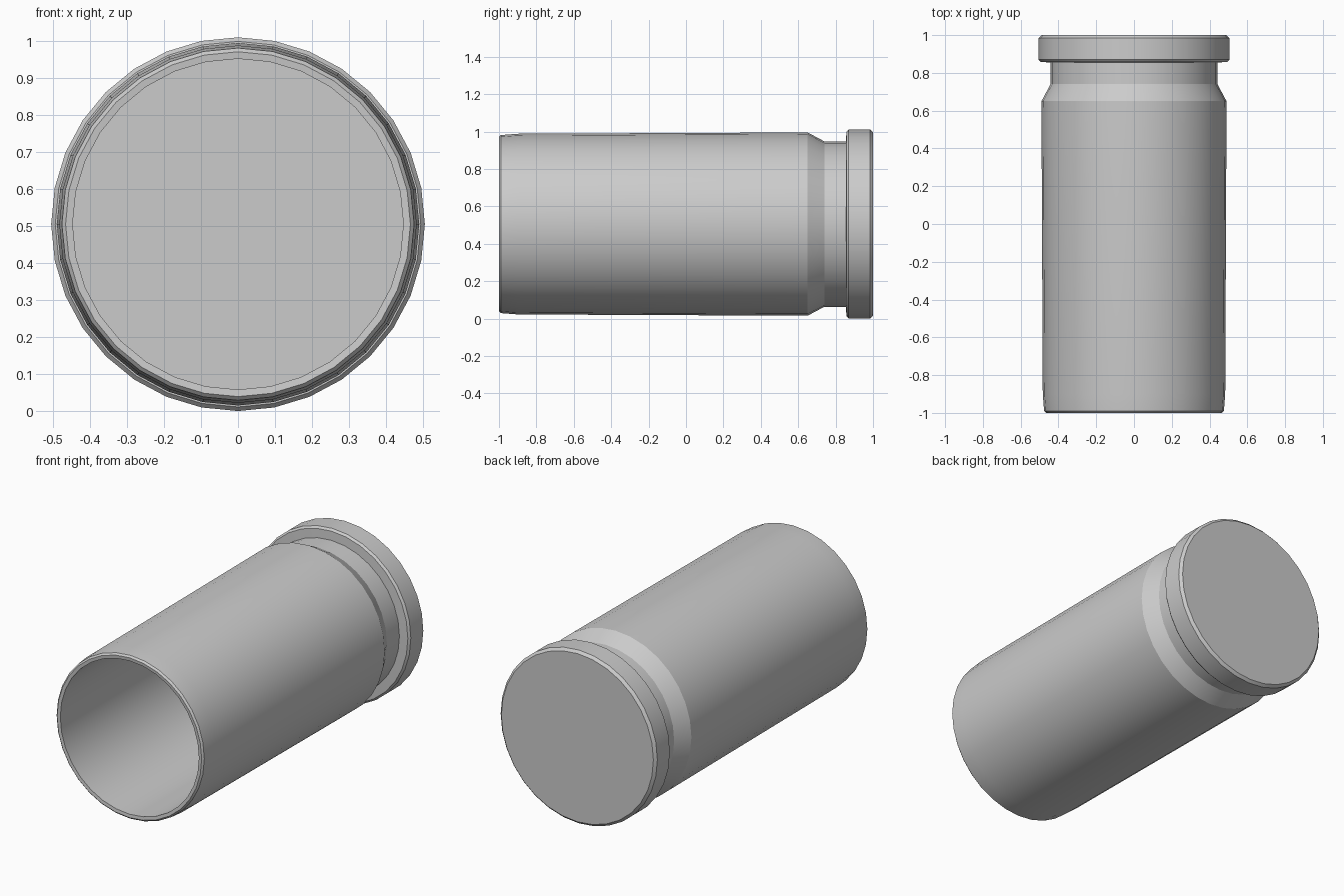
import bpy, bmesh, math

if "Cube" in bpy.data.objects:
    bpy.data.objects.remove(bpy.data.objects["Cube"])

SIDES = 32
CENTRE_Z = 0.505

# Radius / length profile, from the inner floor, over the lip, to the base
PROFILE = [
    (0.447, 0.65),                                   # inner floor edge
    (0.447, -0.998), (0.466, -1.0),                  # mouth lip
    (0.476, -0.99), (0.483, -0.90),                  # rounded mouth edge
    (0.490, 0.65),                                   # long tapered wall
    (0.442, 0.74), (0.442, 0.855),                   # shoulder and groove
    (0.494, 0.858), (0.505, 0.87),                   # rim front bevel
    (0.505, 0.985), (0.490, 1.0),                    # rim back bevel
]


def lathe(name, profile):
    bm = bmesh.new()
    rings = []
    for r, y in profile:
        ring = []
        for i in range(SIDES):
            a = 2 * math.pi * i / SIDES
            ring.append(bm.verts.new((r * math.cos(a), y, CENTRE_Z + r * math.sin(a))))
        rings.append(ring)
    for a, b in zip(rings, rings[1:]):
        for i in range(SIDES):
            j = (i + 1) % SIDES
            bm.faces.new((a[i], a[j], b[j], b[i]))
    # Flat discs: inner floor and base
    bm.faces.new(rings[0])
    bm.faces.new(rings[-1])
    bmesh.ops.recalc_face_normals(bm, faces=bm.faces)
    mesh = bpy.data.meshes.new(name)
    bm.to_mesh(mesh)
    bm.free()
    obj = bpy.data.objects.new(name, mesh)
    bpy.context.collection.objects.link(obj)
    return obj


# Hollow open-ended casing with a rimmed base
casing = lathe("casing", PROFILE)
bpy.context.view_layer.objects.active = casing
casing.select_set(True)
bpy.ops.object.shade_smooth_by_angle(angle=math.radians(25))
